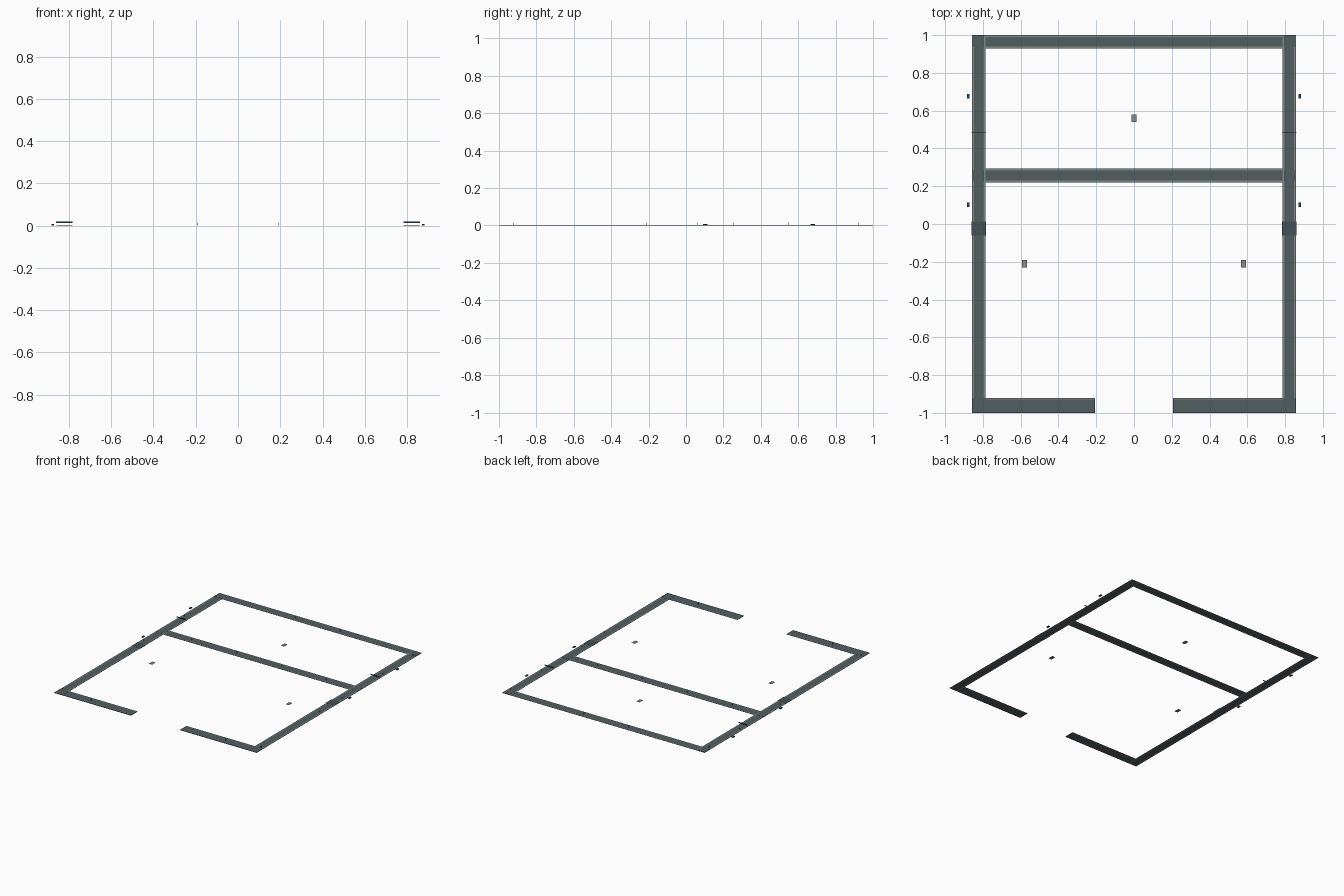
import bpy

if "Cube" in bpy.data.objects:
    bpy.data.objects.remove(bpy.data.objects["Cube"])

def material(name, rgb):
    m = bpy.data.materials.new(name)
    m.diffuse_color = (*rgb, 1)
    m.use_nodes = True
    m.node_tree.nodes["Principled BSDF"].inputs["Base Color"].default_value = m.diffuse_color
    return m

STRIP = material("slate", (0.085, 0.11, 0.12))
EDGE = material("edge_green", (0.2, 0.25, 0.23))
PATCH = material("dark_slate", (0.06, 0.08, 0.09))
BLUE = material("dark_blue", (0.02, 0.07, 0.14))
GREY = material("mid_grey", (0.25, 0.27, 0.28))

def box(name, x0, x1, y0, y1, z0, z1, mat):
    xs, ys, zs = (x0, x1), (y0, y1), (z0, z1)
    verts = [(x, y, z) for x in xs for y in ys for z in zs]
    faces = [(0, 1, 3, 2), (4, 6, 7, 5), (0, 4, 5, 1), (2, 3, 7, 6), (0, 2, 6, 4), (1, 5, 7, 3)]
    me = bpy.data.meshes.new(name)
    me.from_pydata(verts, [], faces)
    me.materials.append(mat)
    ob = bpy.data.objects.new(name, me)
    bpy.context.collection.objects.link(ob)
    return ob

def mirrored(name, x0, x1, *rest):
    box(name + "_right", x0, x1, *rest)
    box(name + "_left", -x1, -x0, *rest)

T = 0.002       # strip thickness
E = 0.010       # light border width
XO, XI = 0.858, 0.787

# long side strips with light borders
mirrored("side_strip", XI + E, XO - E, -1, 1, 0, T, STRIP)
mirrored("side_outer_border", XO - E, XO, -1, 1, 0, T, EDGE)
mirrored("side_inner_border", XI, XI + E, -1, 1, 0, T, EDGE)

# back and divider strips
for name, y0, y1 in (("back", 0.93, 1.0), ("divider", 0.22, 0.293)):
    box(name + "_strip", -XI, XI, y0 + E, y1 - E, 0, T, STRIP)
    box(name + "_lower_border", -XI, XI, y0, y0 + E, 0, T, EDGE)
    box(name + "_upper_border", -XI, XI, y1 - E, y1, 0, T, EDGE)
    mirrored(name + "_corner_plate", XI + .006, XO - .006, y0 + .006, y1 - .006, T, T + .0006, STRIP)

# front strips either side of the opening
mirrored("front_strip", 0.207, XI, -1, -0.92 - E, 0, T, STRIP)
mirrored("front_border", 0.207, XI, -0.92 - E, -0.92, 0, T, EDGE)
mirrored("front_corner_plate", XI, XO, -1, -0.92, T, T + .0006, STRIP)

# dark joint patches on the sides
mirrored("joint_patch", 0.783, 0.859, -0.06, 0.013, T, T + .0006, PATCH)

# thin raised bars across the side strips
mirrored("cross_bar", 0.783, 0.861, 0.483, 0.4845, 0.013, 0.02, BLUE)

# small outer tabs
for i, y in enumerate((0.103, 0.677)):
    mirrored(f"outer_tab_{i}", 0.870, 0.883, y - .012, y + .012, 0.002, 0.008, BLUE)

# small floor plates
for i, (x, y) in enumerate(((0, 0.56), (-0.58, -0.21), (0.58, -0.21))):
    box(f"floor_plate_{i}", x - .013, x + .013, y - .02, y + .02, 0, T, GREY)

# tiny upright pins along the strips
def pin(name, x, y):
    box(name, x - .001, x + .001, y - .001, y + .001, T, 0.016, GREY)

for i, x in enumerate((-0.57, -0.19, 0.19, 0.57)):
    pin(f"back_pin_{i}", x, 0.965)
    pin(f"divider_pin_{i}", x, 0.256)
for s in (-1, 1):
    pin("front_pin", s * 0.57, -0.96)
    for i, y in enumerate((-0.92, -0.21, 0.06, 0.55, 0.92)):
        pin(f"side_pin_{i}", s * 0.84, y)
